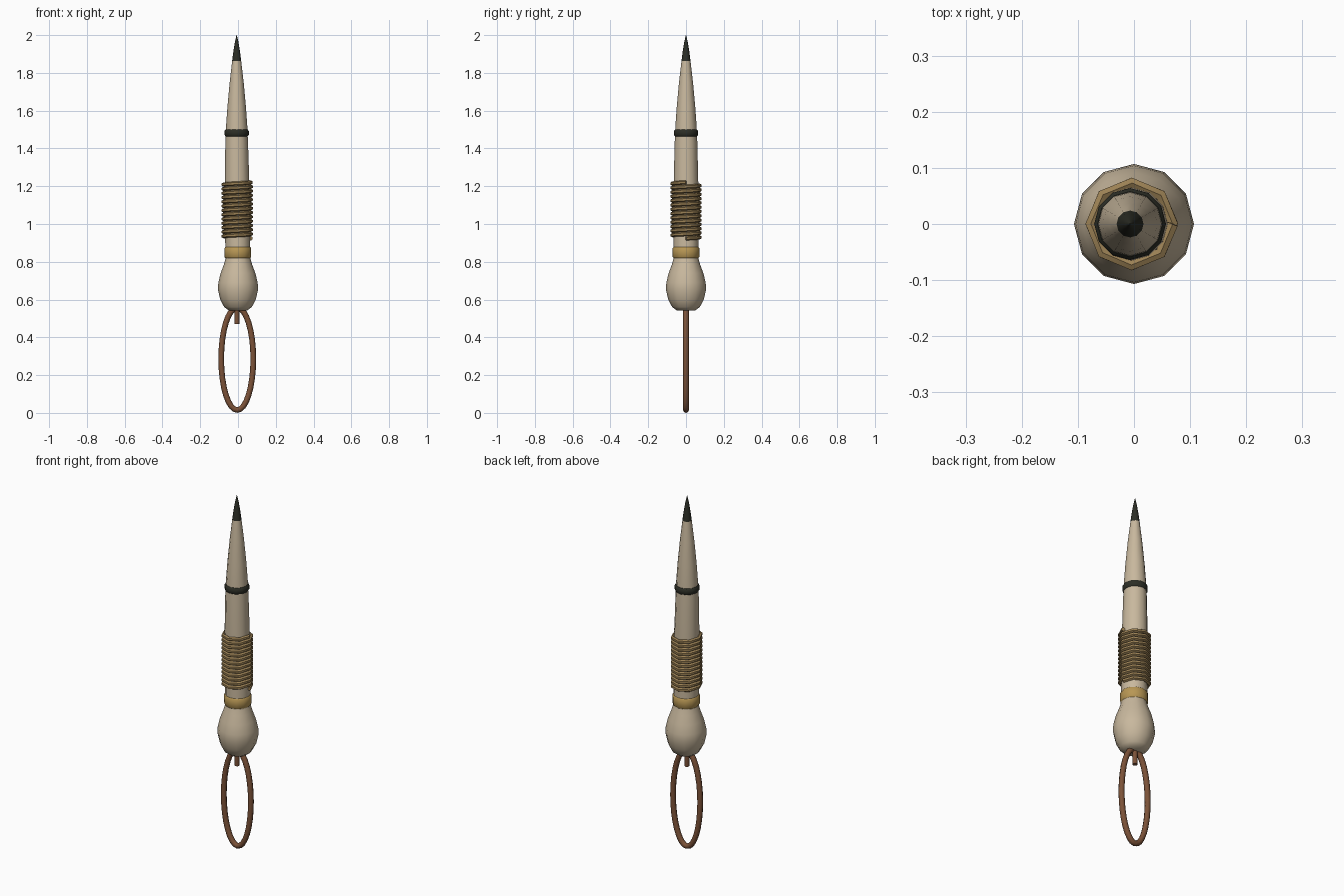
import bpy, bmesh, math
from mathutils import Vector

cube = bpy.data.objects.get("Cube")
if cube:
    bpy.data.objects.remove(cube)


def material(name, rgb):
    m = bpy.data.materials.new(name)
    m.use_nodes = True
    m.diffuse_color = (*rgb, 1)
    m.node_tree.nodes["Principled BSDF"].inputs["Base Color"].default_value = (*rgb, 1)
    return m


BONE = material("bone", (0.58, 0.48, 0.34))
GOLD = material("gold", (0.48, 0.31, 0.09))
CORD = material("cord", (0.33, 0.22, 0.09))
LEATHER = material("leather", (0.2, 0.085, 0.04))
DARK = material("dark", (0.025, 0.027, 0.019))


def finish(name, bm, mat, angle=50):
    bmesh.ops.recalc_face_normals(bm, faces=bm.faces)
    mesh = bpy.data.meshes.new(name)
    bm.to_mesh(mesh)
    bm.free()
    mesh.materials.append(mat)
    ob = bpy.data.objects.new(name, mesh)
    bpy.context.collection.objects.link(ob)
    bpy.ops.object.select_all(action='DESELECT')
    bpy.context.view_layer.objects.active = ob
    ob.select_set(True)
    bpy.ops.object.shade_smooth_by_angle(angle=math.radians(angle))
    return ob


def skin(bm, rings, closed=False):
    """Bridge successive vertex rings, capping the ends if open."""
    pairs = list(zip(rings, rings[1:]))
    if closed:
        pairs.append((rings[-1], rings[0]))
    else:
        bm.faces.new(rings[0])
        bm.faces.new(rings[-1])
    for a, b in pairs:
        for i in range(len(a)):
            j = (i + 1) % len(a)
            bm.faces.new((a[i], a[j], b[j], b[i]))


def lathe(name, profile, mat, sides=12):
    """Turned part from (x offset, radius, height) stations."""
    bm = bmesh.new()
    rings = []
    for x, r, z in profile:
        angles = [math.tau * i / sides for i in range(sides)]
        rings.append([bm.verts.new((x + r * math.cos(a), r * math.sin(a), z)) for a in angles])
    skin(bm, rings)
    return finish(name, bm, mat)


def tube(name, points, radius, mat, side_axis, closed=False, sides=8):
    """Round tube along points; side_axis(point) gives one cross-section axis."""
    bm = bmesh.new()
    rings, n = [], len(points)
    for i, p in enumerate(points):
        if closed:
            t = points[(i + 1) % n] - points[i - 1]
        else:
            t = points[min(i + 1, n - 1)] - points[max(i - 1, 0)]
        t.normalize()
        u = side_axis(p)
        u = (u - t * u.dot(t)).normalized()
        v = t.cross(u)
        rings.append([bm.verts.new(p + radius * (u * math.cos(a) + v * math.sin(a)))
                      for a in (math.tau * k / sides for k in range(sides))])
    skin(bm, rings, closed)
    return finish(name, bm, mat)


# Bulbous pommel
lathe("pommel", [(0, .05, .543), (0, .073, .56), (0, .094, .6), (0, .107, .655),
                 (0, .104, .69), (0, .092, .74), (0, .075, .785), (0, .062, .83)], BONE)

# Slightly leaning, tapering shaft
lathe("shaft", [(0, .066, .8), (-.003, .066, 1.0), (-.005, .065, 1.22), (-.007, .06, 1.43),
                (-.007, .056, 1.52), (-.007, .049, 1.62), (-.007, .037, 1.75),
                (-.007, .023, 1.87)], BONE)

# Dark point
lathe("tip", [(-.007, .024, 1.863), (-.007, .018, 1.91), (-.007, .009, 1.965),
              (-.007, .001, 2.0)], DARK)

# Collars around the shaft
lathe("gold_collar", [(-.001, .066, .82), (-.001, .071, .826), (-.001, .071, .872),
                      (-.001, .066, .878)], GOLD)
lathe("dark_collar", [(-.007, .058, 1.464), (-.007, .064, 1.471), (-.007, .064, 1.493),
                      (-.007, .058, 1.5)], DARK)

# Cord wound around the grip
turns, steps = 13, 8
wrap = []
for i in range(turns * steps + 1):
    a = math.tau * i / steps
    wrap.append(Vector((-.004 + .073 * math.cos(a), .073 * math.sin(a),
                        .924 + .296 * i / (turns * steps))))
tube("cord_wrap", wrap, .011, CORD, lambda p: Vector((0, 0, 1)), sides=6)

# Hanging wrist loop and the peg it passes over
loop = [Vector((-.004 + .085 * math.sin(a), 0, .286 + .271 * math.cos(a)))
        for a in (math.tau * i / 32 for i in range(32))]
tube("wrist_loop", loop, .015, LEATHER, lambda p: Vector((0, 1, 0)), closed=True)
lathe("loop_peg", [(-.006, .013, .47), (-.006, .013, .57)], LEATHER, sides=8)
